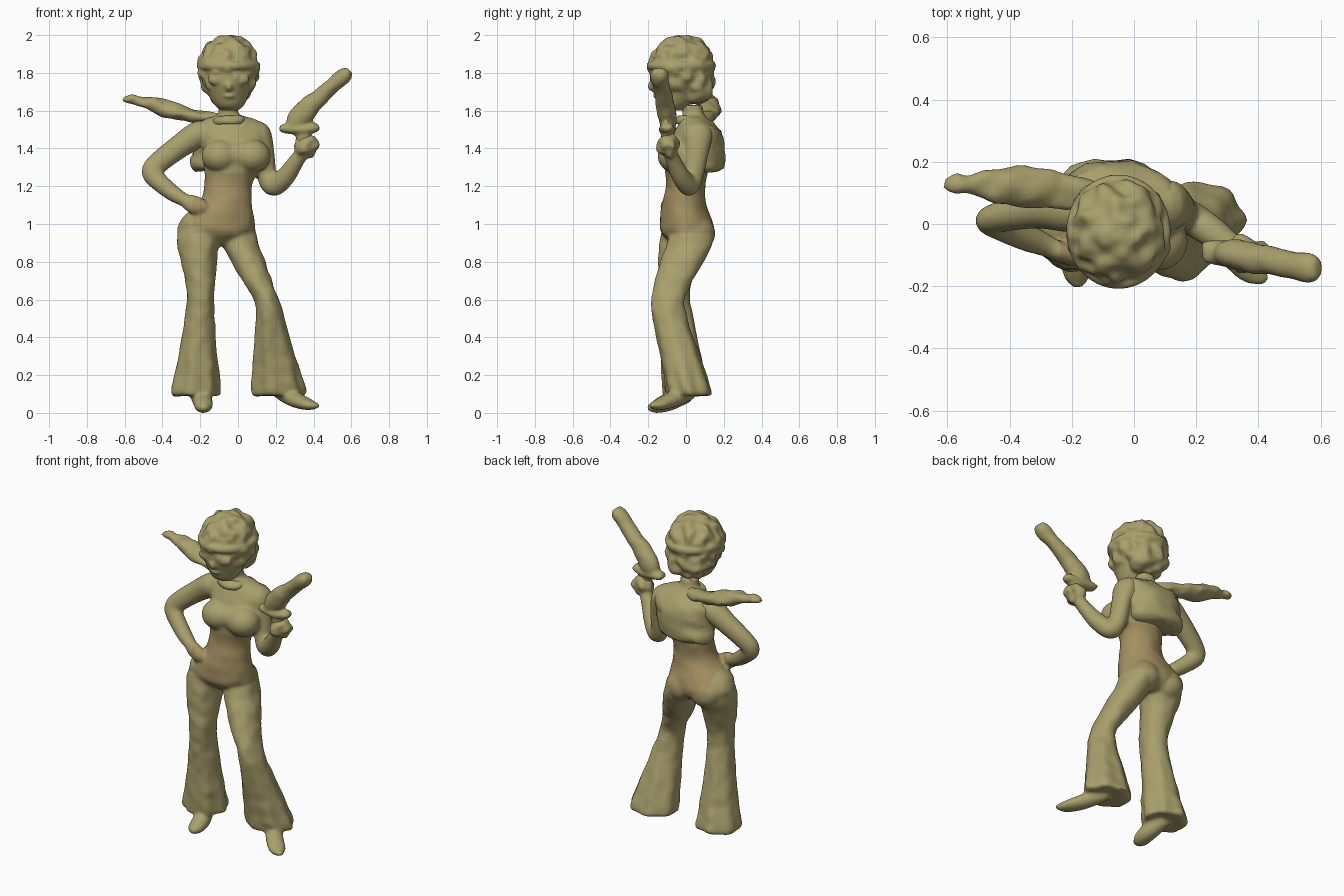
import bpy, bmesh, math
from mathutils import Vector, noise


def material(name, rgb):
    m = bpy.data.materials.new(name)
    m.diffuse_color = (*rgb, 1)
    return m


OLIVE = material("olive", (0.40, 0.35, 0.15))
TAN = material("tan", (0.37, 0.28, 0.12))
X, Y, Z = Vector((1, 0, 0)), Vector((0, 1, 0)), Vector((0, 0, 1))


def finish(name, bm):
    bmesh.ops.recalc_face_normals(bm, faces=bm.faces)
    me = bpy.data.meshes.new(name)
    bm.to_mesh(me)
    bm.free()
    me.materials.append(OLIVE)
    ob = bpy.data.objects.new(name, me)
    bpy.context.collection.objects.link(ob)
    return ob


def spline(pts, steps):
    """Catmull-Rom through the sections."""
    p = [pts[0]] + pts + [pts[-1]]
    out = []
    for i in range(1, len(p) - 2):
        for s in range(steps):
            t = s / steps
            out.append([0.5 * (2 * b + (c - a) * t + (2 * a - 5 * b + 4 * c - d) * t * t
                               + (3 * b - a - 3 * c + d) * t ** 3)
                        for a, b, c, d in zip(p[i - 1], p[i], p[i + 1], p[i + 2])])
    return out + [list(pts[-1])]


def tube(name, pts, ref=None, n=24, steps=4, folds=0, rough=0):
    """Skin elliptical sections (x, y, z, a, b); ref None keeps rings level,
    otherwise rings follow the path with b lying along ref."""
    secs = spline(pts, steps)
    bm = bmesh.new()
    rings = []
    for i, (x, y, z, a, b) in enumerate(secs):
        c, u, v = Vector((x, y, z)), X, Y
        if ref:
            t = (Vector(secs[min(i + 1, len(secs) - 1)][:3]) - Vector(secs[max(i - 1, 0)][:3])).normalized()
            u = t.cross(ref).normalized()
            v = u.cross(t)
        ring = []
        for k in range(n):
            th = math.tau * k / n
            f = 1 + folds * max(0, 0.55 - z) * math.cos(7 * th)
            co = c + u * max(a, .004) * f * math.cos(th) + v * max(b, .004) * f * math.sin(th)
            co += rough * noise.noise_vector(co * 16)
            ring.append(bm.verts.new(co))
        rings.append(ring)
    for r, s in zip(rings, rings[1:]):
        for k in range(n):
            bm.faces.new((r[k], r[(k + 1) % n], s[(k + 1) % n], s[k]))
    bm.faces.new(rings[0])
    bm.faces.new(rings[-1])
    return finish(name, bm)


def blob(name, c, r, rough=0, freq=14, sub=4):
    """Ellipsoid with optional lumpy surface."""
    bm = bmesh.new()
    bmesh.ops.create_icosphere(bm, subdivisions=sub, radius=1)
    for v in bm.verts:
        p = Vector(c) + Vector([v.co[i] * r[i] for i in range(3)])
        v.co = p + v.co * rough * noise.noise(p * freq)
    return finish(name, bm)


def fuse(name, parts, voxel=.011, smooth=4):
    """Melt overlapping parts into one clean skin."""
    bpy.ops.object.select_all(action='DESELECT')
    for p in parts:
        p.select_set(True)
    ob = parts[0]
    bpy.context.view_layer.objects.active = ob
    bpy.ops.object.join()
    ob.name = name
    mod = ob.modifiers.new("melt", 'REMESH')
    mod.mode, mod.voxel_size = 'VOXEL', voxel
    mod = ob.modifiers.new("soften", 'SMOOTH')
    mod.factor, mod.iterations = .5, smooth
    for m in list(ob.modifiers):
        bpy.ops.object.modifier_apply(modifier=m.name)
    return ob


# torso, hips and bust
body = [tube("torso", [(-.05, .03, 1.63, .055, .055), (-.05, .04, 1.58, .06, .06), (-.04, .05, 1.55, .14, .075),
                       (-.03, .055, 1.50, .185, .11), (-.02, .04, 1.42, .175, .13), (-.015, .01, 1.34, .168, .125),
                       (-.05, 0, 1.22, .128, .105), (-.065, -.01, 1.12, .138, .113), (-.11, 0, 1.02, .195, .14),
                       (-.115, .01, .95, .203, .14), (-.10, .02, .90, .14, .09), (-.10, .02, .885, .05, .04)],
             n=32, rough=.006)]
for side, x in (("left", .075), ("right", -.095)):
    body.append(blob(side + "_bust", (x, -.055, 1.36), (.098, .095, .088)))
body.append(blob("chest", (-.01, -.04, 1.365), (.12, .09, .08)))
for side, x in (("left", -.02), ("right", -.19)):
    body.append(blob(side + "_seat", (x, .065, .95), (.095, .09, .09)))

# flared trouser legs
body.append(tube("right_leg", [(-.17, .01, 1.05, .05, .06), (-.195, .005, .98, .112, .125), (-.208, -.015, .90, .11, .125),
    (-.207, -.04, .80, .094, .108), (-.20, -.06, .70, .08, .092), (-.20, -.065, .60, .072, .087),
    (-.205, -.05, .50, .08, .092), (-.215, -.025, .30, .102, .106), (-.225, .0, .12, .13, .125),
    (-.225, .0, .09, .118, .11)], n=42, folds=.12, rough=.008))
body.append(tube("left_leg", [(-.04, .02, 1.05, .05, .06), (-.02, .03, .98, .10, .11), (.01, .02, .90, .10, .12),
    (.055, -.02, .80, .092, .113), (.10, -.065, .70, .082, .10), (.15, -.095, .60, .067, .088),
    (.17, -.085, .50, .077, .092), (.19, -.03, .30, .112, .105), (.21, .015, .12, .145, .12),
    (.21, .015, .09, .128, .105)], n=42, folds=.12, rough=.008))

# right arm with hand on hip, left arm bent upward
body.append(tube("right_arm", [(-.14, .05, 1.49, .03, .03), (-.20, .05, 1.48, .07, .075), (-.31, .045, 1.41, .063, .06),
    (-.42, .025, 1.325, .058, .05), (-.455, .01, 1.275, .056, .047), (-.42, -.01, 1.225, .05, .047),
    (-.34, -.045, 1.16, .043, .045), (-.28, -.07, 1.125, .036, .036), (-.25, -.085, 1.11, .048, .033),
    (-.19, -.105, 1.09, .042, .032), (-.15, -.115, 1.085, .01, .01)], Y, 18))
body.append(tube("left_arm", [(.06, .05, 1.50, .03, .03), (.11, .06, 1.485, .06, .08), (.14, .055, 1.38, .052, .065),
    (.155, .035, 1.25, .052, .057), (.19, .015, 1.205, .058, .054), (.25, -.025, 1.25, .052, .05),
    (.30, -.06, 1.32, .043, .042), (.34, -.085, 1.38, .036, .038)], Y, 18))
body.append(blob("left_hand", (.36, -.095, 1.415), (.068, .055, .06), .03, 22))

# pointed shoes
body.append(tube("right_shoe", [(-.21, .03, .09, .03, .03), (-.205, -.02, .085, .045, .045), (-.185, -.10, .055, .052, .048),
    (-.183, -.165, .032, .045, .034), (-.18, -.205, .028, .015, .012)], Z, 16))
body.append(tube("left_shoe", [(.22, .03, .10, .03, .03), (.26, -.02, .09, .045, .042), (.32, -.09, .063, .052, .04),
    (.38, -.15, .042, .047, .028), (.425, -.185, .038, .015, .012)], Z, 16))

body = fuse("body", body)

# bare midriff
body.data.materials.clear()
body.data.materials.append(OLIVE)
body.data.materials.append(TAN)
for f in body.data.polygons:
    c = f.center
    f.material_index = int(.95 < c.z < 1.27 and -.24 < c.x < .11)

# open vest hanging off the back
tube("vest", [(-.05, .07, 1.55, .11, .05), (-.05, .085, 1.50, .185, .10), (-.06, .095, 1.40, .18, .11),
              (-.08, .105, 1.31, .175, .10), (-.08, .10, 1.28, .14, .07)], rough=.018)

# pistol: grip, guard, frame and barrel
fuse("pistol", [
    tube("guard", [(.22, -.09, 1.51, .015, .03), (.25, -.09, 1.505, .025, .04), (.34, -.10, 1.50, .028, .045),
                   (.41, -.10, 1.51, .025, .035), (.43, -.10, 1.515, .012, .02)], Y, 16),
    tube("grip", [(.345, -.10, 1.50, .045, .035), (.35, -.10, 1.43, .04, .03)], Y, 12),
    tube("barrel", [(.28, -.09, 1.505, .035, .035), (.315, -.095, 1.55, .06, .048), (.38, -.11, 1.625, .056, .05),
                    (.42, -.115, 1.66, .048, .047), (.50, -.13, 1.735, .042, .045), (.565, -.14, 1.79, .042, .048),
                    (.59, -.143, 1.815, .02, .028)], Y, 14, rough=.006)], .01, 2)

# head: face, curly hair, headband and glasses
head = [tube("face", [(-.045, -.06, 1.60, .04, .04), (-.045, -.065, 1.625, .075, .075), (-.05, -.05, 1.68, .105, .115),
                      (-.05, -.04, 1.75, .125, .15), (-.05, -.035, 1.85, .13, .155)]),
        blob("curls", (-.05, -.022, 1.825), (.16, .17, .175), .025, 20, 5),
        blob("back_curls", (-.05, .05, 1.75), (.135, .10, .125), .025, 20),
        tube("headband", [(-.05, -.025, 1.815, .155, .165), (-.05, -.025, 1.825, .167, .182),
                          (-.05, -.025, 1.85, .167, .182), (-.05, -.025, 1.86, .155, .165)], n=32)]
for side, x in (("left", .005), ("right", -.105)):
    head.append(blob(side + "_lens", (x, -.155, 1.765), (.055, .03, .035), sub=3))
head.append(blob("nose", (-.048, -.18, 1.73), (.02, .022, .027), sub=3))
head.append(blob("lips", (-.047, -.15, 1.68), (.038, .025, .017), sub=3))
fuse("head", head, .009, 1)

# neck scarf with a tail blowing sideways
fuse("scarf", [
    tube("wrap", [(-.05, .03, 1.525, .085, .085), (-.05, .03, 1.55, .092, .09), (-.05, .03, 1.575, .07, .07)], rough=.01),
    tube("tail", [(-.08, .08, 1.555, .025, .03), (-.16, .10, 1.56, .03, .05), (-.27, .115, 1.58, .036, .065),
                  (-.38, .12, 1.61, .046, .066), (-.46, .125, 1.637, .038, .052), (-.53, .13, 1.652, .02, .032),
                  (-.575, .13, 1.66, .023, .033), (-.605, .13, 1.662, .01, .015)], Y, 18, rough=.012)], .009, 1)

bpy.ops.object.select_all(action='SELECT')
bpy.context.view_layer.objects.active = body
bpy.ops.object.shade_smooth_by_angle(angle=math.radians(40))
